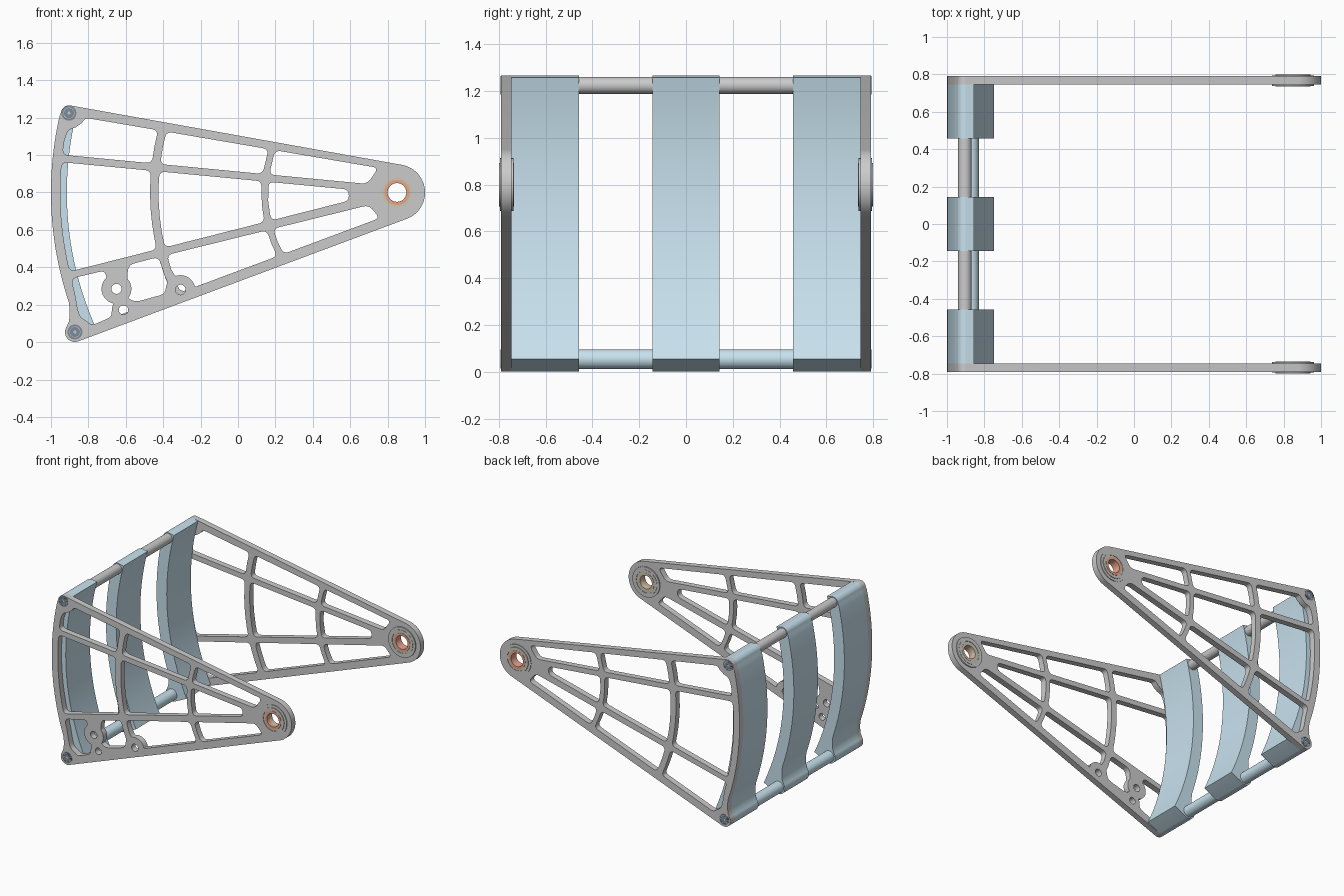
import bpy
from math import sin, cos, pi, radians, degrees, sqrt, atan2
from mathutils import Vector

if "Cube" in bpy.data.objects:
    bpy.data.objects.remove(bpy.data.objects["Cube"])

HUB = (0.85, 0.80)
TOP_PIN = (-0.904, 1.224)
LOW_PIN = (-0.872, 0.054)


def material(name, rgb):
    m = bpy.data.materials.new(name)
    m.diffuse_color = (*rgb, 1)
    m.use_nodes = True
    m.node_tree.nodes["Principled BSDF"].inputs["Base Color"].default_value = m.diffuse_color
    return m


BLUE = material("pale_blue", (0.58, 0.76, 0.86))
SLATE = material("slate_blue", (0.20, 0.26, 0.32))
COPPER = material("copper", (0.80, 0.38, 0.26))
TAN = material("tan", (0.62, 0.57, 0.44))


def arc(c, r, a0, a1, n=16):
    return [(c[0] + r * cos(radians(a0 + (a1 - a0) * i / n)),
             c[1] + r * sin(radians(a0 + (a1 - a0) * i / n))) for i in range(n + 1)]


def circle(c, r, n=40):
    return arc(c, r, 0, 360, n)[:n]


def prism(name, loops, y0, y1, mat=None):
    """Extrude XZ loops (first is the outline, others holes) from y0 to y1."""
    cu = bpy.data.curves.new(name, 'CURVE')
    cu.dimensions = '2D'
    cu.fill_mode = 'BOTH'
    cu.extrude = abs(y1 - y0) / 2
    for loop in loops:
        s = cu.splines.new('POLY')
        s.points.add(len(loop) - 1)
        for p, (x, z) in zip(s.points, loop):
            p.co = (x, z, 0, 1)
        s.use_cyclic_u = True
    ob = bpy.data.objects.new(name, cu)
    bpy.context.collection.objects.link(ob)
    ob.rotation_euler = (pi / 2, 0, 0)
    ob.location.y = (y0 + y1) / 2
    if mat:
        cu.materials.append(mat)
    bpy.ops.object.select_all(action='DESELECT')
    ob.select_set(True)
    bpy.context.view_layer.objects.active = ob
    bpy.ops.object.convert(target='MESH')
    bpy.ops.object.shade_smooth_by_angle(angle=radians(30))
    return ob


def rounded(pts, rad=0.032):
    """Round every sharp corner of a closed loop."""
    out, n = [], len(pts)
    for i in range(n):
        a, p, b = (Vector(pts[(i + k) % n]) for k in (-1, 0, 1))
        u, v = a - p, b - p
        if u.angle(v) > radians(155):
            out.append(tuple(p))
            continue
        s = p + u.normalized() * min(rad, u.length * 0.45)
        e = p + v.normalized() * min(rad, v.length * 0.45)
        for k in range(7):
            t = k / 6
            out.append(tuple(s * (1 - t) ** 2 + p * 2 * t * (1 - t) + e * t * t))
    return out


def hit_angle(line, r):
    """Angle at the hub where a line crosses a circle on its left side."""
    p = Vector(line[0]) - Vector(HUB)
    d = (Vector(line[1]) - Vector(line[0])).normalized()
    b = p.dot(d)
    q = p + d * (-b - sqrt(b * b - p.dot(p) + r * r))
    return degrees(atan2(q.y, q.x)) % 360


def hub_arc(r, line_a, line_b):
    a0, a1 = hit_angle(line_a, r), hit_angle(line_b, r)
    return arc(HUB, r, a0, a1, max(1, int(radians(abs(a1 - a0)) * r / 0.07)))


def window(hi, lo, r_in, r_out):
    return rounded(hub_arc(r_out, hi, lo) + hub_arc(r_in, lo, hi))


def level(z):
    return ((-1, z), (0, z))


# edges of the spars and spokes
TOP = ((-0.82, 1.20), (0.73, 0.935))
U1, U2 = ((-0.92, 1.00), (0.75, 0.84)), ((-0.92, 0.96), (0.55, 0.82))
L1, L2 = ((-0.87, 0.385), (0.57, 0.75)), ((-0.87, 0.345), (0.75, 0.745))
LOW = ((-0.78, 0.09), (0.75, 0.66))

# plate outline: left rim, hub end
rim = (arc(TOP_PIN, 0.042, 80, 175, 12) + arc(HUB, 1.85, 167.2, 198.5, 30)
       + [(-0.900, 0.18), (-0.900, 0.14), (-0.904, 0.11)]
       + arc(LOW_PIN, 0.053, 145, 290.5, 18))
outline = rim + arc(HUB, 0.15, -69.5, 79.8, 30)

# openings common to both plates
shared = [circle(HUB, 0.083),
          rounded([(-0.815, 1.199), (-0.835, 1.172), (-0.868, 1.148), (-0.908, 1.135)]
                  + hub_arc(1.80, level(1.08), U1) + hub_arc(1.32, U1, TOP)),
          window(TOP, U1, 0.725, 1.275), window(TOP, U1, 0.165, 0.69),
          window(U2, L1, 1.32, 1.80), window(U2, L1, 0.725, 1.275),
          window(U2, L1, 0.26, 0.69), window(L2, LOW, 0.165, 0.69)]
low_left = [(-0.892, 0.34), (-0.872, 0.26), (-0.858, 0.18), (-0.845, 0.135),
            (-0.81, 0.112), (-0.78, 0.09)]

# rear plate: plain lower openings
rear = shared + [window(L2, LOW, 0.725, 1.275),
                 rounded(low_left + hub_arc(1.32, LOW, L2))]

# front plate: lower openings shaped around the mounting bosses
B1, B2, B3 = (-0.65, 0.285), (-0.612, 0.172), (-0.307, 0.28)
front = shared + [
    rounded(low_left + [(-0.675, 0.135), (-0.675, 0.185), (-0.665, 0.205)]
            + arc(B1, 0.08, 250, 130, 10) + [(-0.715, 0.382)]),
    rounded([(-0.585, 0.413)] + arc(B1, 0.08, 45, -40, 7)
            + [(-0.545, 0.215), (-0.40, 0.255)] + arc(B3, 0.08, 180, 150, 2)
            + hub_arc(1.32, level(0.36), L2)),
    rounded(hub_arc(1.275, L2, level(0.39)) + arc(B3, 0.078, 112, 10, 10)
            + [(-0.20, 0.306)] + hub_arc(0.725, LOW, L2)),
    circle(B1, 0.027), circle(B2, 0.025), circle(B3, 0.027)]

prism("front_side_plate", [outline] + front, -0.79, -0.745)
prism("rear_side_plate", [outline] + rear, 0.745, 0.79)

# pivot hubs with bearing rings
for side, s in (("front", -1), ("rear", 1)):
    prism(side + "_hub_flange", [circle(HUB, 0.113), circle(HUB, 0.083)], s * 0.737, s * 0.795)
    prism(side + "_hub_lip", [circle(HUB, 0.093), circle(HUB, 0.08)], s * 0.735, s * 0.80)
    prism(side + "_bearing_outer", [circle(HUB, 0.081), circle(HUB, 0.067)],
          s * 0.738, s * 0.797, TAN)
    inner = 0.77 if s < 0 else 0.736
    prism(side + "_bearing_inner", [circle(HUB, 0.068), circle(HUB, 0.05)],
          s * inner, s * 0.799, COPPER)
    if s < 0:
        prism("front_bearing_back", [circle(HUB, 0.068), circle(HUB, 0.05)],
              -0.77, -0.736, TAN)
    # fastener heads at the rod ends
    for label, pin in (("top", TOP_PIN), ("low", LOW_PIN)):
        prism(f"{side}_{label}_fastener_ring", [circle(pin, 0.040), circle(pin, 0.030)],
              s * 0.78, s * 0.792, SLATE)
        prism(f"{side}_{label}_fastener", [circle(pin, 0.027), circle(pin, 0.009, 6)],
              s * 0.78, s * 0.7915, SLATE)

# cross rods
prism("top_cross_rod", [circle(TOP_PIN, 0.036)], -0.75, 0.75)
prism("lower_cross_rod", [circle(LOW_PIN, 0.042)], -0.75, 0.75, BLUE)

# three curved panels following the rim
panel = rim + arc(HUB, 1.765, 205, 165, 40)
for name, y0, y1 in (("front", -0.745, -0.458), ("middle", -0.144, 0.144), ("rear", 0.458, 0.745)):
    prism(name + "_curved_panel", [panel], y0, y1, BLUE)
